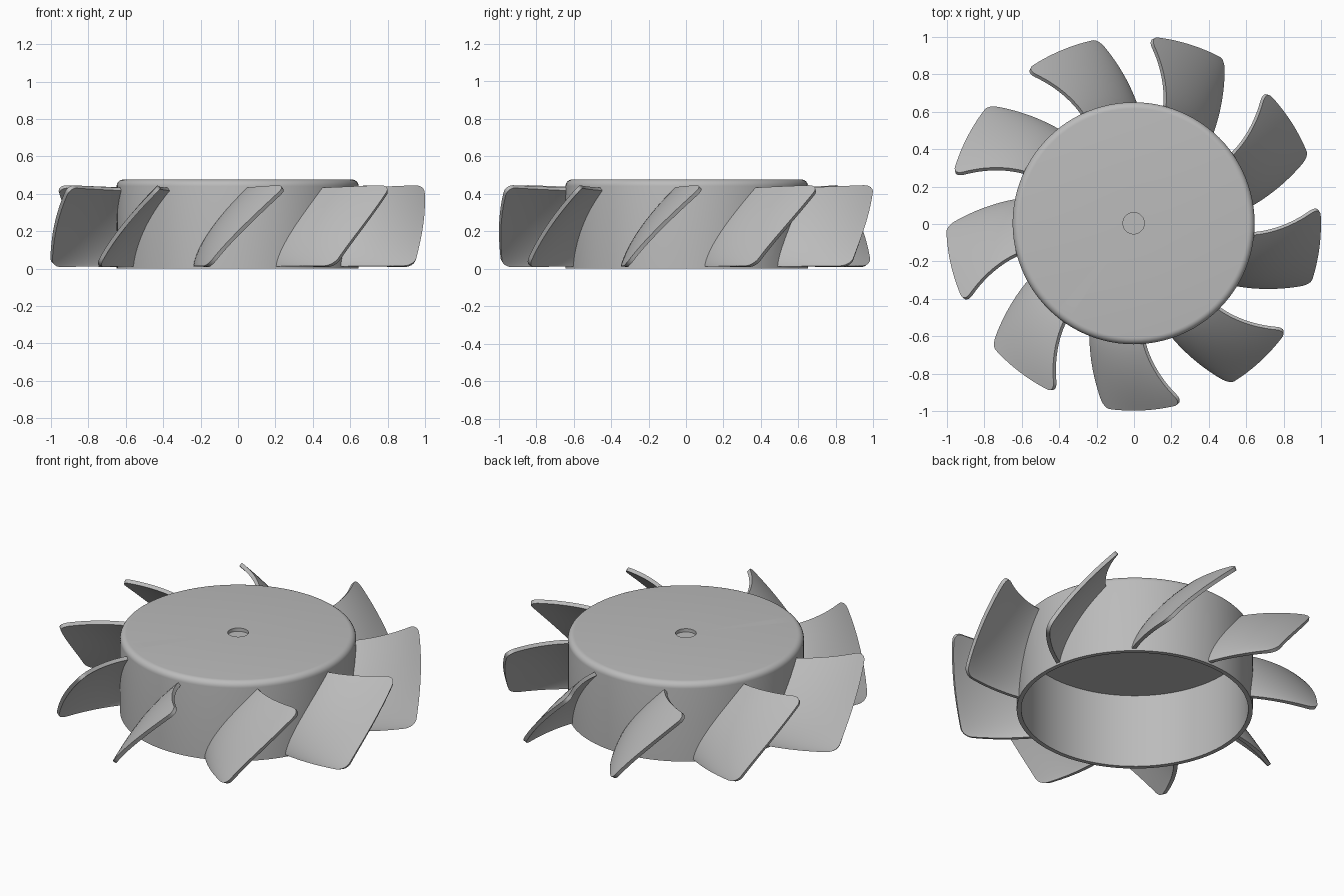
import bpy, bmesh
from math import radians, sin, cos, pi, sqrt
from mathutils import Matrix, Vector

if "Cube" in bpy.data.objects:
    bpy.data.objects.remove(bpy.data.objects["Cube"])

BLADES = 9
HUB_R, HUB_H, WALL, CAP = 0.647, 0.476, 0.025, 0.03
CENTRE = Vector((-0.002, 0.004, 0))

grey = bpy.data.materials.new("plain_grey")
grey.use_nodes = True
grey.diffuse_color = (0.5, 0.5, 0.5, 1)
grey.node_tree.nodes["Principled BSDF"].inputs["Base Color"].default_value = (0.5, 0.5, 0.5, 1)


def make_object(name, bm):
    bmesh.ops.recalc_face_normals(bm, faces=bm.faces)
    mesh = bpy.data.meshes.new(name)
    bm.to_mesh(mesh)
    bm.free()
    mesh.materials.append(grey)
    obj = bpy.data.objects.new(name, mesh)
    bpy.context.collection.objects.link(obj)
    obj.location = CENTRE
    return obj


def select_only(obj):
    bpy.ops.object.select_all(action='DESELECT')
    obj.select_set(True)
    bpy.context.view_layer.objects.active = obj


def apply_modifier(obj, mod):
    select_only(obj)
    bpy.ops.object.modifier_apply(modifier=mod.name)


def smooth(obj, angle=35):
    select_only(obj)
    bpy.ops.object.shade_smooth_by_angle(angle=radians(angle))


# Hub: an open-bottomed cup with a rounded rim and a shallow centre recess
def build_hub():
    fillet = 0.035
    inner = HUB_R - WALL
    profile = [(0, HUB_H - 0.02), (0.057, HUB_H - 0.02), (0.057, HUB_H)]
    for k in range(7):
        a = pi / 2 * (1 - k / 6)
        profile.append((HUB_R - fillet + fillet * cos(a), HUB_H - fillet + fillet * sin(a)))
    profile += [(HUB_R, 0), (inner, 0), (inner, HUB_H - CAP), (0, HUB_H - CAP)]
    bm = bmesh.new()
    verts = [bm.verts.new((r, 0, z)) for r, z in profile]
    edges = [bm.edges.new(pair) for pair in zip(verts, verts[1:])]
    bmesh.ops.spin(bm, geom=verts + edges, cent=(0, 0, 0), axis=(0, 0, 1),
                   angle=2 * pi, steps=96, use_merge=True)
    bmesh.ops.remove_doubles(bm, verts=bm.verts, dist=0.0001)
    return make_object("hub", bm)


# Shallow radial slot pressed into the cap, above and below
def cut_slot(hub, z):
    bm = bmesh.new()
    bmesh.ops.create_cone(bm, cap_ends=True, segments=24, radius1=0.024, radius2=0.024, depth=0.016)
    for v in bm.verts:
        v.co.x += 0.033 if v.co.x > 0 else -0.033
    turn = Matrix.Rotation(radians(-128), 4, 'Z')
    bm.transform(turn @ Matrix.Translation((0.465, 0, z)))
    cutter = make_object("slot_cutter", bm)
    cutter.hide_render = True
    mod = hub.modifiers.new("slot", 'BOOLEAN')
    mod.operation = 'DIFFERENCE'
    mod.object = cutter
    apply_modifier(hub, mod)
    bpy.data.objects.remove(cutter)


# Blade: twisted swept sheet with rounded tip corners, then thickened
def build_blade(index):
    rows, cols = 28, 12
    corner, tip, span = 0.05, 0.997, 0.56
    root = HUB_R - 0.018
    bm = bmesh.new()
    grid = []
    for j in range(rows + 1):
        v = (1 - cos(pi * j / rows)) / 2
        gap = min(min(v, 1 - v) * span, corner)
        r_max = tip - corner + sqrt(corner ** 2 - (corner - gap) ** 2)
        line = []
        for i in range(cols + 1):
            r = root + (r_max - root) * i / cols
            s = (r - root) / (tip - root)
            at_root = -21 + 26 * v ** 1.45
            at_tip = -8.5 + 24 * v ** 1.15
            sweep = s ** (1 + 0.35 * v)
            a = radians(-90 + 360 / BLADES * index + at_root + (at_tip - at_root) * sweep)
            z = 0.012 + v * (0.412 + 0.016 * s)
            line.append(bm.verts.new((r * cos(a), r * sin(a), z)))
        grid.append(line)
    for low, high in zip(grid, grid[1:]):
        for i in range(cols):
            bm.faces.new((low[i], low[i + 1], high[i + 1], high[i]))
    blade = make_object(f"blade_{index + 1}", bm)
    mod = blade.modifiers.new("thickness", 'SOLIDIFY')
    mod.thickness = 0.022
    mod.offset = 0
    apply_modifier(blade, mod)
    smooth(blade)


hub = build_hub()
for height in (HUB_H, HUB_H - CAP):
    cut_slot(hub, height)
smooth(hub)
for n in range(BLADES):
    build_blade(n)
